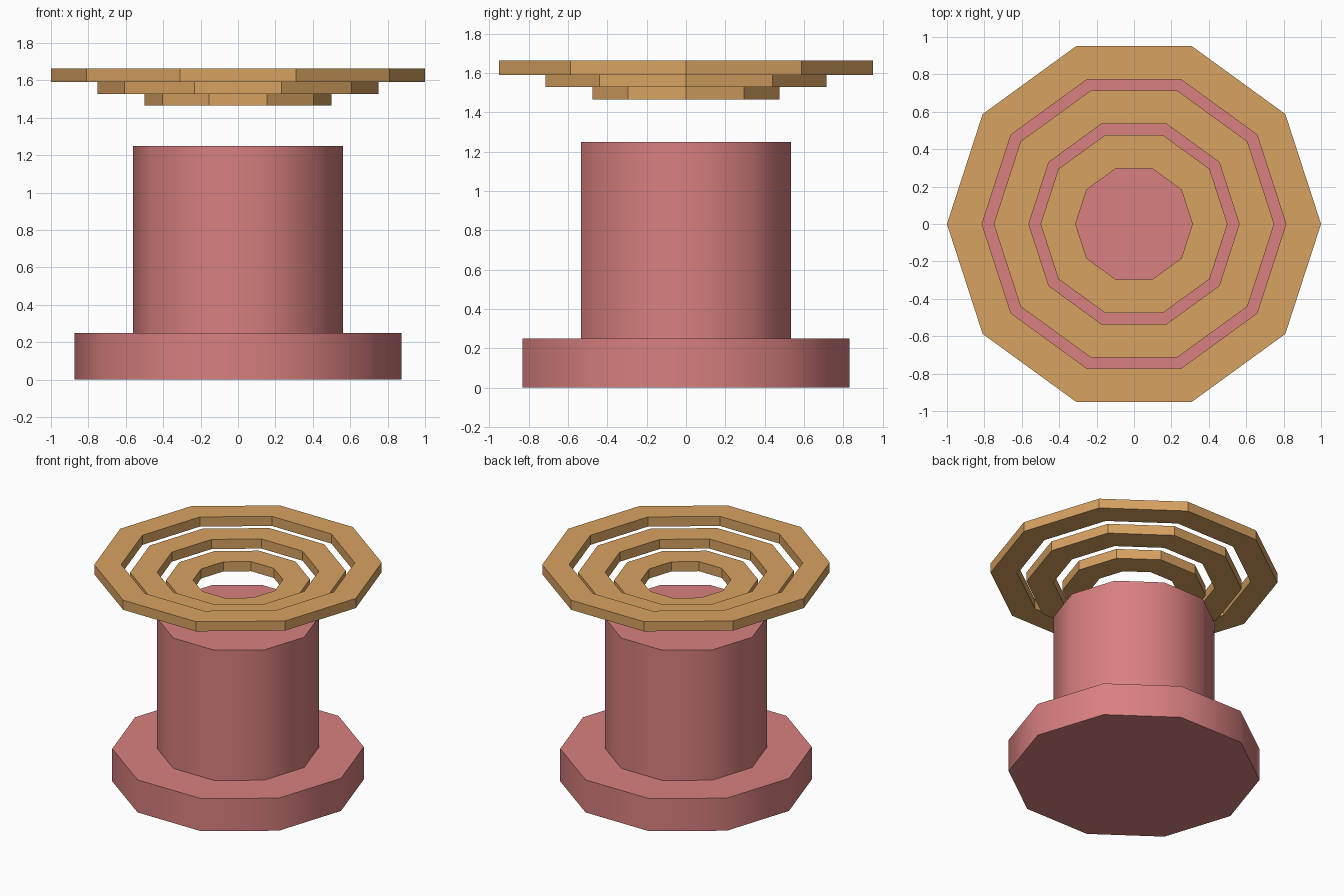
import bpy
import bmesh
import math

SIDES = 10

cube = bpy.data.objects.get("Cube")
if cube:
    bpy.data.objects.remove(cube, do_unlink=True)


def material(name, rgb):
    mat = bpy.data.materials.new(name)
    mat.use_nodes = True
    color = (*rgb, 1.0)
    mat.diffuse_color = color
    mat.node_tree.nodes["Principled BSDF"].inputs["Base Color"].default_value = color
    return mat


def lathe(name, profile, mat, closed=False):
    """Turn a (radius, height) profile around z; open profiles get end caps."""
    bm = bmesh.new()
    rings = []
    for radius, height in profile:
        angles = [math.tau * i / SIDES for i in range(SIDES)]
        rings.append([bm.verts.new((radius * math.cos(a), radius * math.sin(a), height))
                      for a in angles])
    pairs = list(zip(rings, rings[1:]))
    if closed:
        pairs.append((rings[-1], rings[0]))
    else:
        bm.faces.new(rings[0][::-1])
        bm.faces.new(rings[-1])
    for low, high in pairs:
        for i in range(SIDES):
            j = (i + 1) % SIDES
            bm.faces.new((low[i], low[j], high[j], high[i]))
    bmesh.ops.recalc_face_normals(bm, faces=bm.faces)
    mesh = bpy.data.meshes.new(name)
    bm.to_mesh(mesh)
    bm.free()
    mesh.materials.append(mat)
    obj = bpy.data.objects.new(name, mesh)
    bpy.context.collection.objects.link(obj)
    return obj


pink = material("dusty_pink", (0.69, 0.214, 0.214))
tan = material("warm_tan", (0.68, 0.36, 0.12))

# Stepped pedestal: wide foot and column, smooth around the sides
pedestal = lathe("pedestal", [(0.875, 0), (0.875, 0.25), (0.5625, 0.25), (0.5625, 1.25)], pink)
bpy.ops.object.select_all(action="DESELECT")
pedestal.select_set(True)
bpy.context.view_layer.objects.active = pedestal
bpy.ops.object.shade_smooth_by_angle(angle=math.radians(45))

# Three floating flat-sided rings, each wider and higher than the last
THICKNESS = 0.074
for step, name in enumerate(("inner_ring", "middle_ring", "outer_ring")):
    outer = 0.5 + 0.25 * step
    inner = outer - 0.1875
    bottom = 1.466 + 0.062 * step
    top = bottom + THICKNESS
    lathe(name, [(inner, bottom), (outer, bottom), (outer, top), (inner, top)], tan, closed=True)
